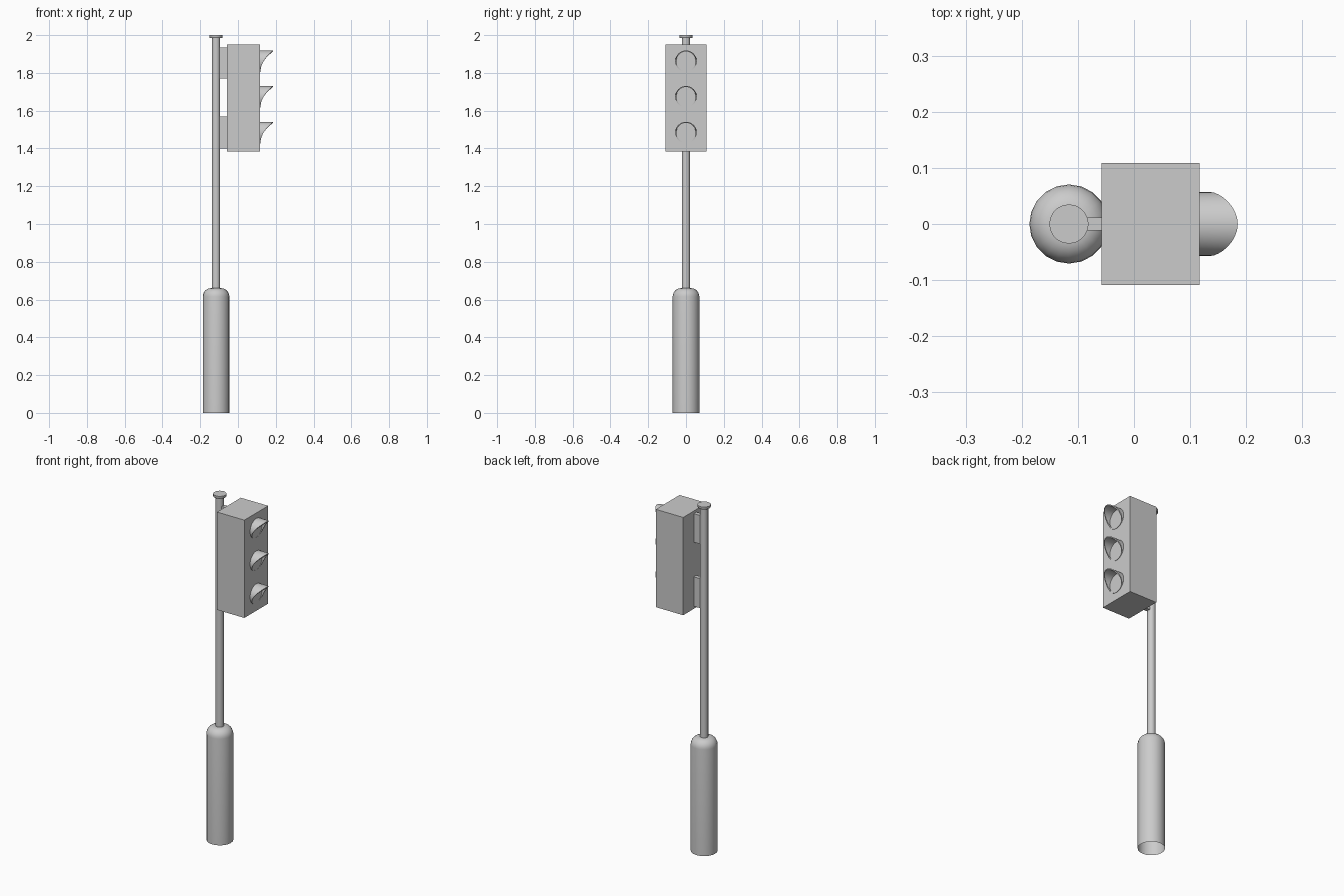
import bpy, bmesh
from math import sin, cos, pi, radians

if "Cube" in bpy.data.objects:
    bpy.data.objects.remove(bpy.data.objects["Cube"])

POLE_X = -0.116


def finish(name, bm, loc=(0, 0, 0), smooth=True):
    bmesh.ops.recalc_face_normals(bm, faces=bm.faces)
    me = bpy.data.meshes.new(name)
    bm.to_mesh(me)
    bm.free()
    ob = bpy.data.objects.new(name, me)
    ob.location = loc
    bpy.context.collection.objects.link(ob)
    bpy.ops.object.select_all(action='DESELECT')
    ob.select_set(True)
    bpy.context.view_layer.objects.active = ob
    if smooth:
        bpy.ops.object.shade_smooth_by_angle(angle=radians(35))
    return ob


def lathe(name, profile, sides, cap_top=True, cap_bottom=True):
    bm = bmesh.new()
    rings = [[bm.verts.new((r * cos(2 * pi * i / sides), r * sin(2 * pi * i / sides), z))
              for i in range(sides)] for r, z in profile]
    for a, b in zip(rings, rings[1:]):
        for i in range(sides):
            j = (i + 1) % sides
            bm.faces.new((a[i], a[j], b[j], b[i]))
    if cap_bottom:
        bm.faces.new(rings[0][::-1])
    if cap_top:
        bm.faces.new(rings[-1])
    return finish(name, bm, (POLE_X, 0, 0))


def box(name, lo, hi):
    bm = bmesh.new()
    bmesh.ops.create_cube(bm, size=1)
    for v in bm.verts:
        v.co = [l + (c + 0.5) * (h - l) for c, l, h in zip(v.co, lo, hi)]
    return finish(name, bm, smooth=False)


def visor(name, z, sides=32, outer=0.057, inner=0.051):
    # tube along x whose front edge sweeps from the long top to the short bottom
    bm = bmesh.new()

    def ring(r, front):
        out = []
        for i in range(sides):
            a = 2 * pi * i / sides
            t = (1 + sin(a)) / 2
            x = 0.002 + 0.066 * t * t if front else 0
            out.append(bm.verts.new((x, r * cos(a), r * sin(a))))
        return out

    rings = [ring(outer, False), ring(outer, True), ring(inner, True), ring(inner, False)]
    for a, b in zip(rings, rings[1:]):
        for i in range(sides):
            j = (i + 1) % sides
            bm.faces.new((a[i], a[j], b[j], b[i]))
    return finish(name, bm, (0.117, 0, z))


def lens(name, z, sides=32, r=0.051):
    bm = bmesh.new()
    bm.faces.new([bm.verts.new((0, r * cos(2 * pi * i / sides), r * sin(2 * pi * i / sides)))
                  for i in range(sides)])
    return finish(name, bm, (0.1185, 0, z), smooth=False)


# Wide base sleeve, open underneath, with a rounded shoulder
shoulder = [(0.028 + 0.0425 * cos(k * pi / 12), 0.615 + 0.045 * sin(k * pi / 12))
            for k in range(7)]
lathe("base_sleeve", [(0.0705, 0)] + shoulder, 20, cap_bottom=False)

# Pole and its cap
lathe("pole", [(0.0215, 0.655), (0.0215, 1.99)], 20)
lathe("pole_cap", [(0.033, 1.985), (0.035, 1.988), (0.035, 2.0)], 20)

# Signal housing and the two brackets that hold it
box("signal_housing", (-0.058, -0.1085, 1.385), (0.117, 0.1085, 1.95))
for i, (z0, z1) in enumerate([(1.40, 1.57), (1.77, 1.935)]):
    box(f"bracket_{i + 1}", (POLE_X + 0.01, -0.012, z0), (-0.058, 0.012, z1))

# Three lights with visors
for label, z in (("bottom", 1.484), ("middle", 1.674), ("top", 1.862)):
    visor(f"visor_{label}", z)
    lens(f"lens_{label}", z)
